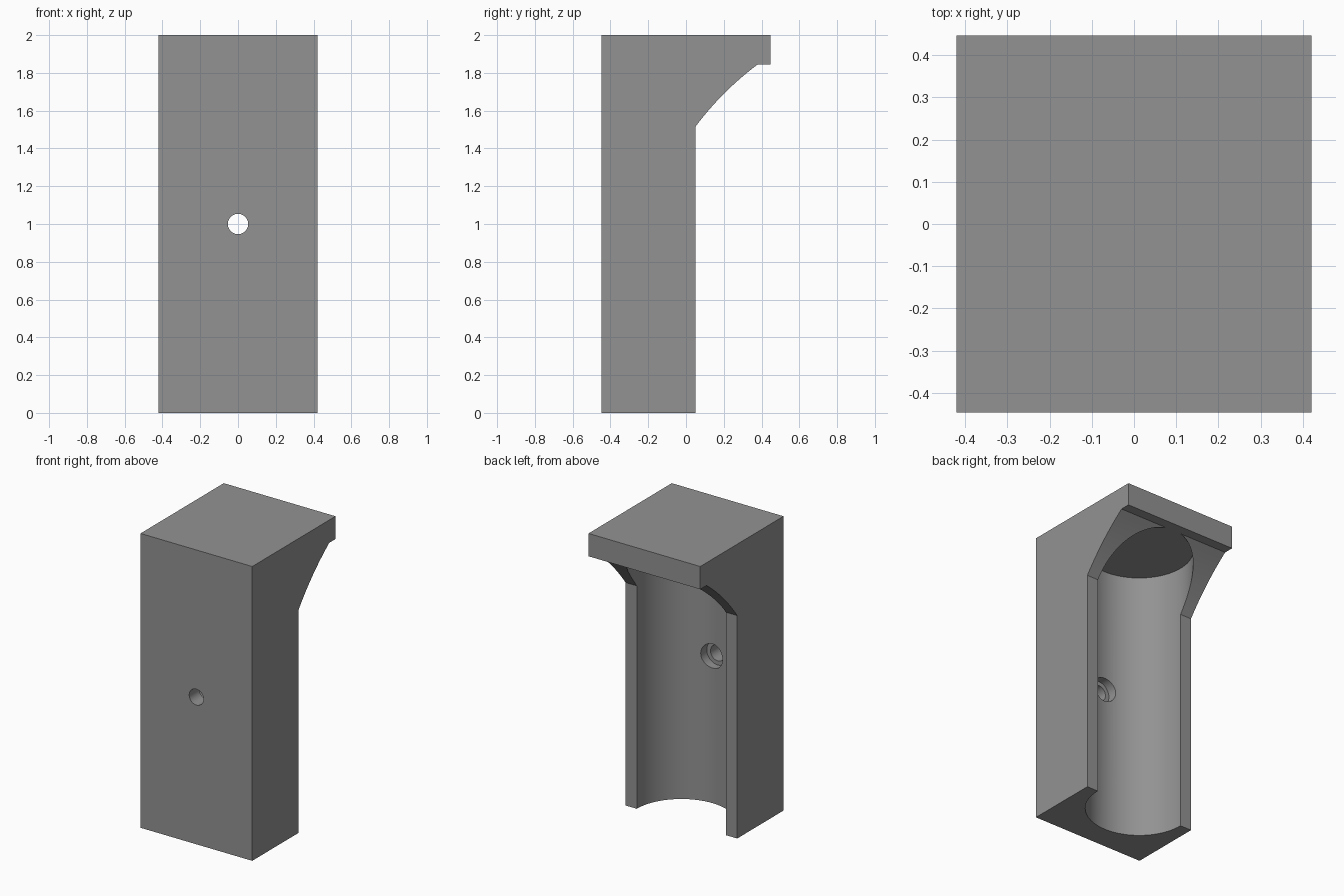
import bpy, bmesh, math
from mathutils import Matrix

if "Cube" in bpy.data.objects:
    bpy.data.objects.remove(bpy.data.objects["Cube"])

HALF_W = 0.42
BORE_R, BORE_Y, SHELF_Z = 0.335, 0.05, 1.845

grey = bpy.data.materials.new("mid grey")
grey.diffuse_color = (0.29, 0.29, 0.29, 1)
grey.use_nodes = True
grey.node_tree.nodes["Principled BSDF"].inputs["Base Color"].default_value = grey.diffuse_color


def add_object(name, bm):
    bmesh.ops.recalc_face_normals(bm, faces=bm.faces)
    mesh = bpy.data.meshes.new(name)
    bm.to_mesh(mesh)
    bm.free()
    mesh.materials.append(grey)
    obj = bpy.data.objects.new(name, mesh)
    bpy.context.collection.objects.link(obj)
    return obj


def cylinder_cutter(name, radius, length, matrix, sides):
    bm = bmesh.new()
    bmesh.ops.create_cone(bm, cap_ends=True, segments=sides, radius1=radius,
                          radius2=radius, depth=length, matrix=matrix)
    obj = add_object(name, bm)
    obj.hide_render = True
    return obj


def along_y(y0, y1):
    return Matrix.Translation((0, (y0 + y1) / 2, 1)) @ Matrix.Rotation(math.pi / 2, 4, 'X')


# Side profile: upright slab, hollowed curve under the overhang, top plate
a, b, sag = (0.05, 1.515), (0.38, SHELF_Z), 0.017
chord = math.dist(a, b)
normal = (-(b[1] - a[1]) / chord, (b[0] - a[0]) / chord)
curve = []
for i in range(13):
    t = i / 12
    bow = 4 * sag * t * (1 - t)
    curve.append((a[0] + (b[0] - a[0]) * t + normal[0] * bow,
                  a[1] + (b[1] - a[1]) * t + normal[1] * bow))
profile = [(-0.447, 0), (0.05, 0)] + curve + [(0.447, SHELF_Z), (0.447, 2), (-0.447, 2)]

bm = bmesh.new()
face = bm.faces.new([bm.verts.new((-HALF_W, y, z)) for y, z in profile])
side = bmesh.ops.extrude_face_region(bm, geom=[face])
bmesh.ops.translate(bm, vec=(2 * HALF_W, 0, 0),
                    verts=[v for v in side["geom"] if isinstance(v, bmesh.types.BMVert)])
body = add_object("holder_body", bm)

# Vertical bore, screw hole and its wider recess on the bore side
cutters = [
    cylinder_cutter("bore_cutter", BORE_R, SHELF_Z + 0.2,
                    Matrix.Translation((0, BORE_Y, (SHELF_Z - 0.2) / 2)), 96),
    cylinder_cutter("screw_hole_cutter", 0.054, 0.6, along_y(-0.6, 0.0), 40),
    cylinder_cutter("screw_recess_cutter", 0.082, 0.34, along_y(-0.34, 0.0), 40),
]
for cutter in cutters:
    mod = body.modifiers.new(cutter.name, 'BOOLEAN')
    mod.operation = 'DIFFERENCE'
    mod.solver = 'EXACT'
    mod.object = cutter

# Apply the cuts, then drop the cutters
bpy.context.view_layer.objects.active = body
body.select_set(True)
for cutter in cutters:
    bpy.ops.object.modifier_apply(modifier=cutter.name)
    bpy.data.objects.remove(cutter)

bpy.ops.object.shade_smooth_by_angle(angle=math.radians(30))
